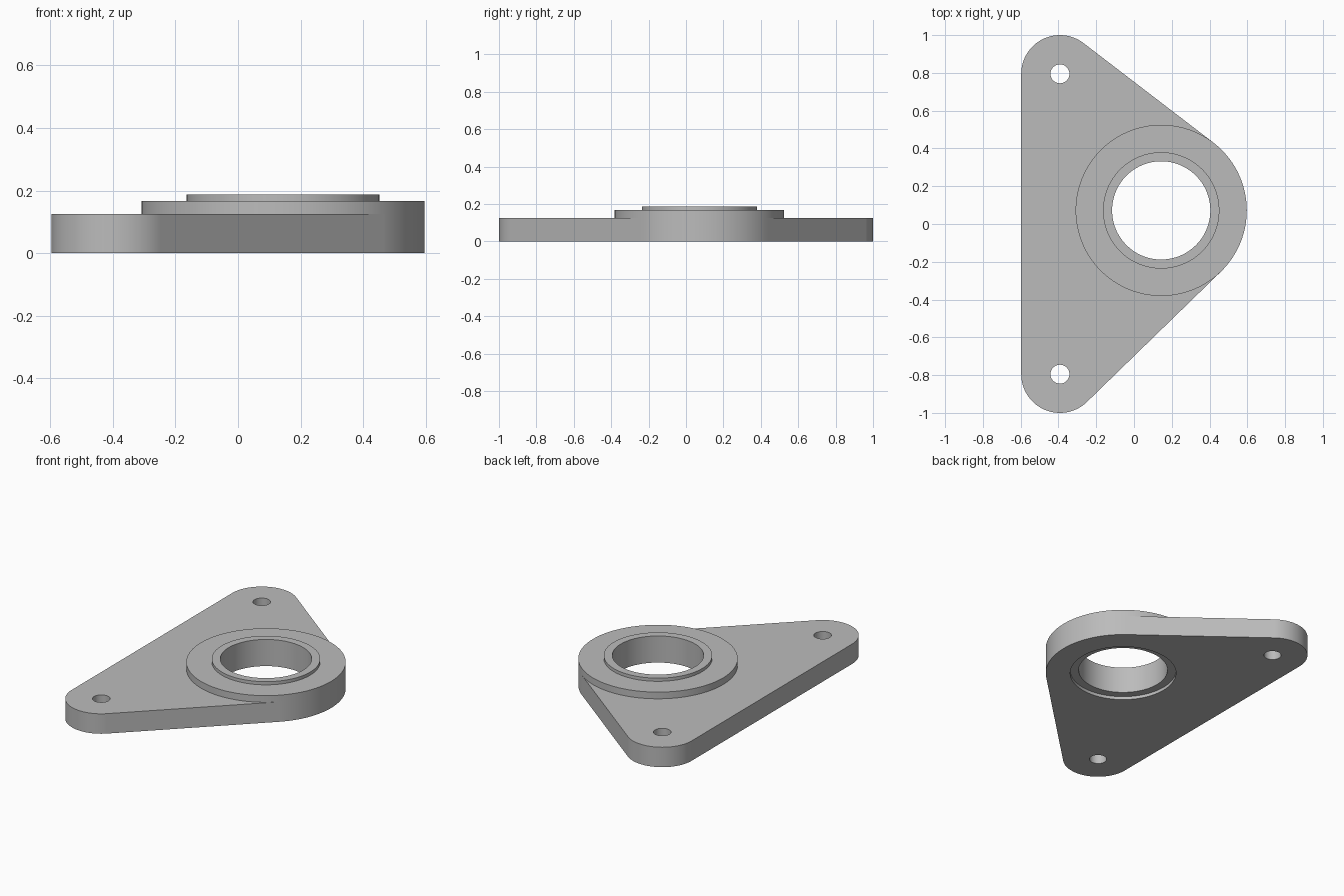
import bpy, bmesh
from math import sin, cos, pi, radians
from mathutils import Vector
from mathutils.geometry import convex_hull_2d

SEGMENTS = 128
HUB = Vector((0.144, 0.072))
EARS = [Vector((-0.392, 0.795)), Vector((-0.392, -0.795))]
HUB_RADIUS, EAR_RADIUS, BOLT_RADIUS = 0.453, 0.205, 0.05
RECESS_RADIUS, RECESS_DEPTH, BORE_RADIUS = 0.31, 0.02, 0.26
RIM_RADIUS = 0.308
PLATE_TOP, BOSS_TOP, RIM_TOP = 0.125, 0.167, 0.187

cube = bpy.data.objects.get("Cube")
if cube:
    bpy.data.objects.remove(cube, do_unlink=True)

metal = bpy.data.materials.new("plain grey metal")
metal.use_nodes = True
grey = (0.5, 0.5, 0.5, 1)
metal.diffuse_color = grey
metal.node_tree.nodes["Principled BSDF"].inputs["Base Color"].default_value = grey


def circle(centre, radius):
    angles = [2 * pi * i / SEGMENTS for i in range(SEGMENTS)]
    return [centre + radius * Vector((cos(a), sin(a))) for a in angles]


def make_object(name, bm):
    bmesh.ops.recalc_face_normals(bm, faces=bm.faces)
    mesh = bpy.data.meshes.new(name)
    bm.to_mesh(mesh)
    bm.free()
    mesh.materials.append(metal)
    obj = bpy.data.objects.new(name, mesh)
    bpy.context.collection.objects.link(obj)
    return obj


def prism(name, outline, bottom, top):
    bm = bmesh.new()
    face = bm.faces.new([bm.verts.new((p.x, p.y, bottom)) for p in outline])
    moved = bmesh.ops.extrude_face_region(bm, geom=[face], use_keep_orig=True)["geom"]
    verts = [v for v in moved if isinstance(v, bmesh.types.BMVert)]
    bmesh.ops.translate(bm, verts=verts, vec=(0, 0, top - bottom))
    return make_object(name, bm)


def lathe(name, centre, profile):
    bm = bmesh.new()
    rings = [[bm.verts.new((p.x, p.y, z)) for p in circle(centre, r)]
             for r, z in profile]
    for low, high in zip(rings, rings[1:]):
        for i in range(SEGMENTS):
            j = (i + 1) % SEGMENTS
            bm.faces.new((low[i], low[j], high[j], high[i]))
    return make_object(name, bm)


def activate(obj):
    bpy.ops.object.select_all(action="DESELECT")
    obj.select_set(True)
    bpy.context.view_layer.objects.active = obj


# Flange plate: the hull around the hub and both ears
points = circle(HUB, HUB_RADIUS)
for ear in EARS:
    points += circle(ear, EAR_RADIUS)
outline = [points[i] for i in convex_hull_2d(points)]
plate = prism("flange_plate", outline, 0, PLATE_TOP)

# Bolt holes and the opening that receives the hub
holes = [(HUB, RECESS_RADIUS)] + [(ear, BOLT_RADIUS) for ear in EARS]
for centre, radius in holes:
    cutter = prism("hole_cutter", circle(centre, radius), -0.1, PLATE_TOP + 0.1)
    cutter.hide_render = True
    cut = plate.modifiers.new("hole", "BOOLEAN")
    cut.operation, cut.solver, cut.object = "DIFFERENCE", "EXACT", cutter
    activate(plate)
    bpy.ops.object.modifier_apply(modifier=cut.name)
    bpy.data.objects.remove(cutter, do_unlink=True)

# Bearing hub: underside recess, bore, raised rim and boss
hub = lathe("bearing_hub", HUB, [
    (RECESS_RADIUS, 0), (RECESS_RADIUS, RECESS_DEPTH),
    (BORE_RADIUS, RECESS_DEPTH), (BORE_RADIUS, RIM_TOP),
    (RIM_RADIUS, RIM_TOP), (RIM_RADIUS, BOSS_TOP),
    (HUB_RADIUS, BOSS_TOP), (HUB_RADIUS, PLATE_TOP)])
# Orient the open shell so its upper faces point up
if sum(f.normal.z * f.area for f in hub.data.polygons if f.center.z > PLATE_TOP) < 0:
    hub.data.flip_normals()

for part in (plate, hub):
    activate(part)
    bpy.ops.object.shade_smooth_by_angle(angle=radians(30))
    weighted = part.modifiers.new("even_normals", "WEIGHTED_NORMAL")
    weighted.keep_sharp = True
